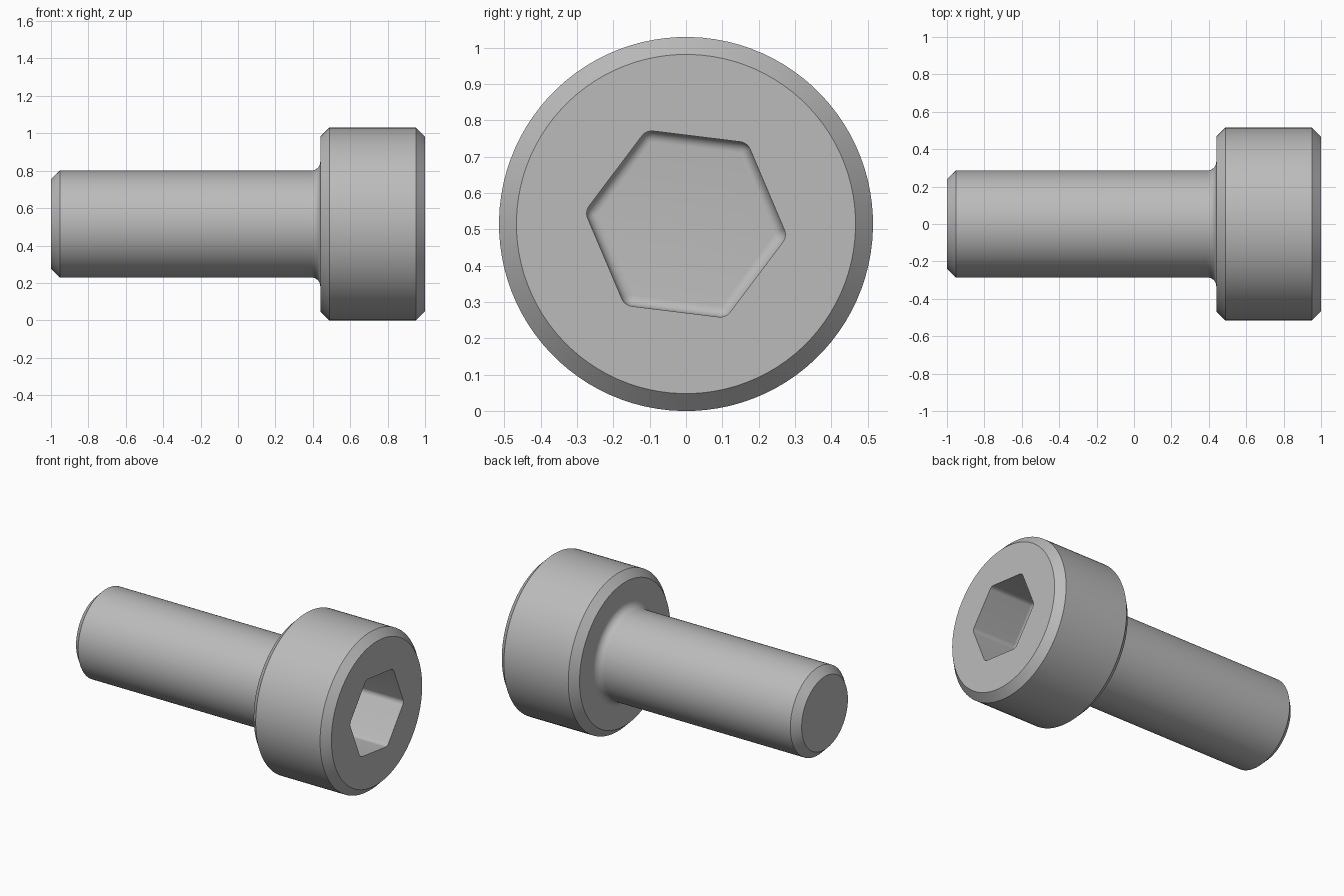
import bpy, bmesh
from math import sin, cos, pi, radians

old = bpy.data.objects.get("Cube")
if old:
    bpy.data.objects.remove(old, do_unlink=True)

steel = bpy.data.materials.new("grey steel")
steel.use_nodes = True
grey = (0.5, 0.5, 0.5, 1)
steel.diffuse_color = grey
steel.node_tree.nodes["Principled BSDF"].inputs["Base Color"].default_value = grey

# Main sizes, axis along x
HEAD_R, SHANK_R, CHAMFER = 0.515, 0.286, 0.048
HEAD_X, FILLET = 0.44, 0.047
HEX_APOTHEM, HEX_ROUND, HEX_FILLET = 0.243, 0.035, 0.03
SOCKET_X = 0.66
HEX_TURN = radians(-7)
PER_CORNER = 16
COUNT = 6 * PER_CORNER


def angle(i):
    return HEX_TURN + ((i + 0.5) / PER_CORNER - 0.5) * pi / 3


def circle(x, r):
    return [(x, r * cos(angle(i)), HEAD_R + r * sin(angle(i))) for i in range(COUNT)]


def hexagon(x, r):
    """Hexagon with rounded corners of radius r about fixed corner centres."""
    reach = (HEX_APOTHEM - HEX_ROUND) / cos(pi / 6)
    ring = []
    for i in range(COUNT):
        c = HEX_TURN + (i // PER_CORNER) * pi / 3
        a = angle(i)
        ring.append((x, reach * cos(c) + r * cos(a),
                     HEAD_R + reach * sin(c) + r * sin(a)))
    return ring


# Shank with chamfered tip
rings = [circle(-1, SHANK_R - CHAMFER), circle(-1 + CHAMFER, SHANK_R),
         circle(HEAD_X - FILLET - 0.005, SHANK_R)]

# Fillet under the head
for k in range(9):
    t = k / 8 * pi / 2
    rings.append(circle(HEAD_X - FILLET + FILLET * sin(t),
                        SHANK_R + FILLET * (1 - cos(t))))
rings.append(circle(HEAD_X, SHANK_R + FILLET + 0.005))

# Head with a chamfer at both ends
rings += [circle(HEAD_X, HEAD_R - CHAMFER), circle(HEAD_X + CHAMFER, HEAD_R),
          circle(1 - CHAMFER, HEAD_R), circle(1, HEAD_R - CHAMFER)]

# Hexagonal socket with a rounded floor edge
rings += [hexagon(1, HEX_ROUND), hexagon(SOCKET_X + HEX_FILLET + 0.005, HEX_ROUND)]
for k in range(7):
    t = k / 6 * pi / 2
    rings.append(hexagon(SOCKET_X + HEX_FILLET * (1 - sin(t)),
                         HEX_ROUND - HEX_FILLET * (1 - cos(t))))

# Skin the rings and close both ends
bm = bmesh.new()
loops = [[bm.verts.new(p) for p in ring] for ring in rings]
for a, b in zip(loops, loops[1:]):
    for i in range(COUNT):
        j = (i + 1) % COUNT
        bm.faces.new((a[i], a[j], b[j], b[i]))
bm.faces.new(loops[0])
bm.faces.new(loops[-1])
bmesh.ops.recalc_face_normals(bm, faces=bm.faces)
mesh = bpy.data.meshes.new("socket_head_screw")
bm.to_mesh(mesh)
bm.free()
mesh.materials.append(steel)

screw = bpy.data.objects.new("socket_head_screw", mesh)
bpy.context.collection.objects.link(screw)
bpy.ops.object.select_all(action="DESELECT")
screw.select_set(True)
bpy.context.view_layer.objects.active = screw
bpy.ops.object.shade_smooth_by_angle(angle=radians(30))
